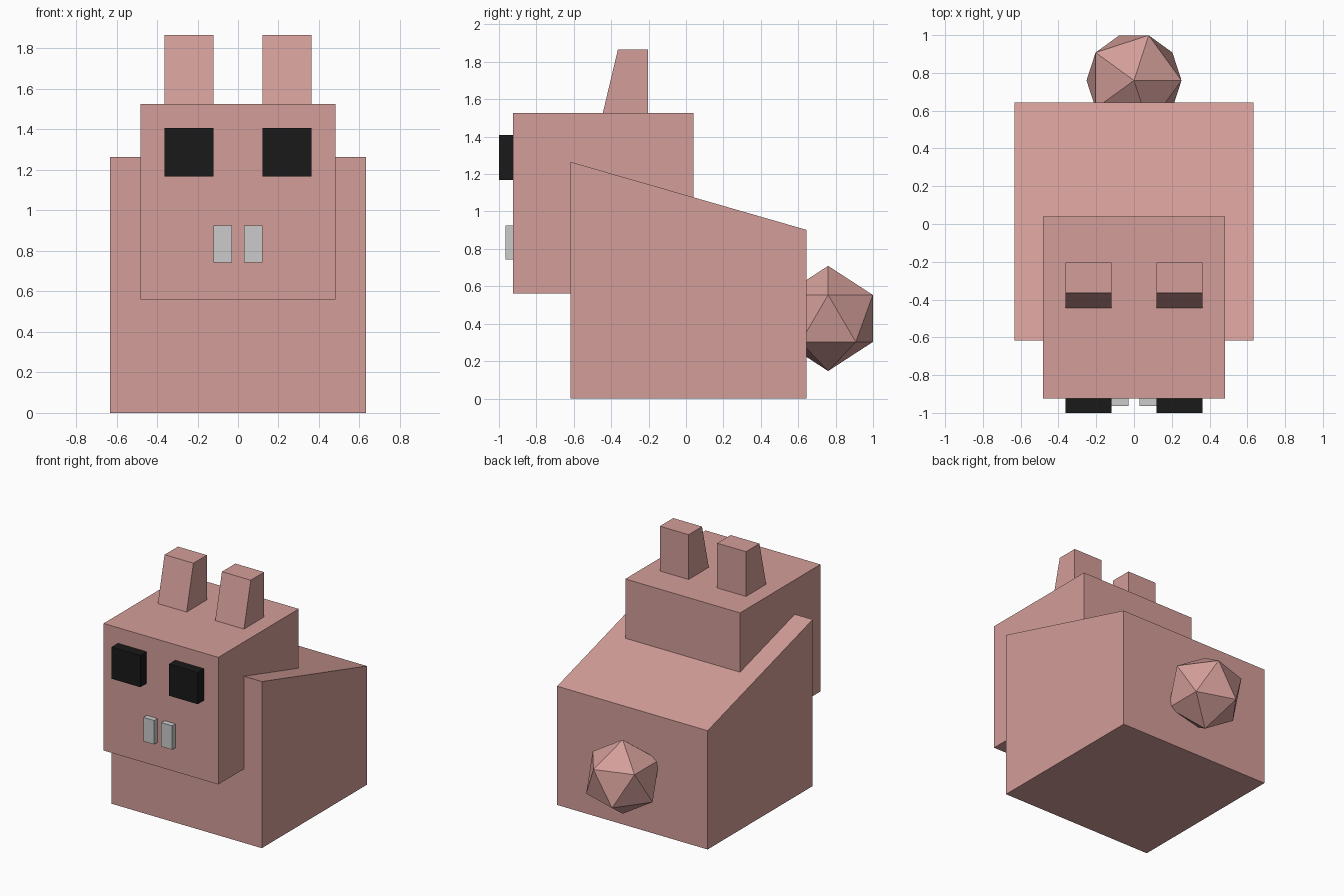
import bpy, bmesh

if "Cube" in bpy.data.objects:
    bpy.data.objects.remove(bpy.data.objects["Cube"])


def material(name, colour):
    mat = bpy.data.materials.new(name)
    mat.diffuse_color = (*colour, 1)
    mat.use_nodes = True
    mat.node_tree.nodes["Principled BSDF"].inputs["Base Color"].default_value = mat.diffuse_color
    return mat


pink = material("pink", (0.655, 0.342, 0.319))
black = material("black", (0.01, 0.01, 0.01))


def prism(name, x0, x1, profile, mat=None, mirror=False):
    """Extrude a (y, z) side profile from x0 to x1, optionally mirrored across x = 0."""
    bm = bmesh.new()
    face = bm.faces.new([bm.verts.new((x0, y, z)) for y, z in profile])
    new = bmesh.ops.extrude_face_region(bm, geom=[face])["geom"]
    verts = [g for g in new if isinstance(g, bmesh.types.BMVert)]
    bmesh.ops.translate(bm, vec=(x1 - x0, 0, 0), verts=verts)
    bmesh.ops.recalc_face_normals(bm, faces=bm.faces)
    mesh = bpy.data.meshes.new(name)
    bm.to_mesh(mesh)
    bm.free()
    obj = bpy.data.objects.new(name, mesh)
    bpy.context.collection.objects.link(obj)
    if mat:
        mesh.materials.append(mat)
    if mirror:
        obj.modifiers.new("Mirror", "MIRROR")
    return obj


def rect(y0, y1, z0, z1):
    return [(y0, z0), (y1, z0), (y1, z1), (y0, z1)]


# Body with sloping back, and head
prism("body", -0.632, 0.632, [(-0.617, 0), (0.643, 0), (0.643, 0.902), (-0.617, 1.265)], pink)
prism("head", -0.482, 0.482, rect(-0.924, 0.04, 0.561, 1.526), pink)

# Paired ears, eyes and teeth
prism("ears", 0.12, 0.362, [(-0.445, 1.526), (-0.203, 1.526), (-0.203, 1.866), (-0.364, 1.866)], pink, True)
prism("eyes", 0.12, 0.362, rect(-1.0, -0.924, 1.167, 1.408), black, True)
prism("teeth", 0.03, 0.121, rect(-0.964, -0.924, 0.743, 0.925), None, True)

# Round faceted tail
bpy.ops.mesh.primitive_ico_sphere_add(subdivisions=1, radius=0.281, location=(0, 0.76, 0.428))
tail = bpy.context.object
tail.name = "tail"
tail.data.materials.append(pink)
